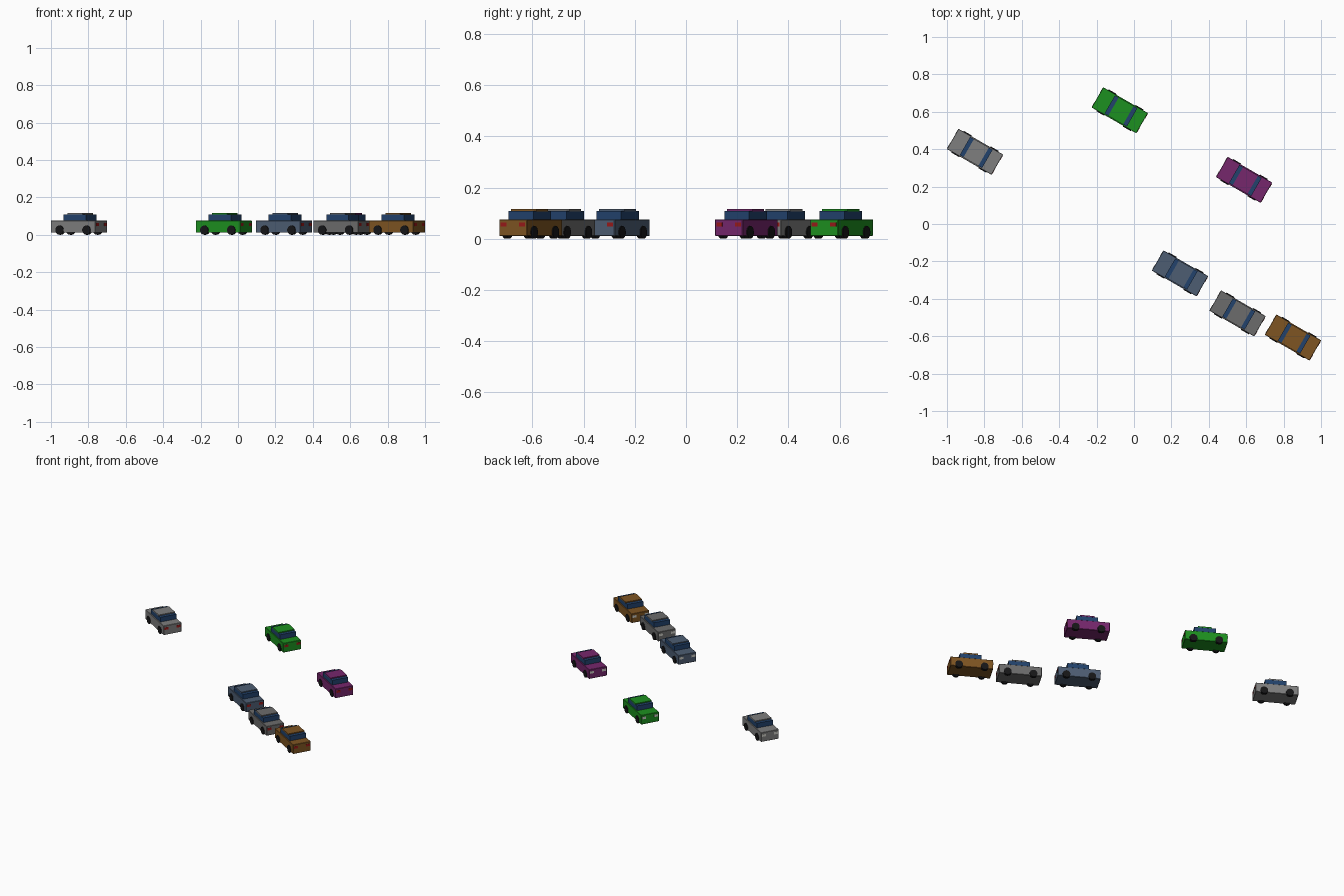
import bpy, bmesh
from math import radians, pi
from mathutils import Matrix, Vector

if "Cube" in bpy.data.objects:
    bpy.data.objects.remove(bpy.data.objects["Cube"])


def material(name, rgb):
    m = bpy.data.materials.new(name)
    m.diffuse_color = (*rgb, 1)
    m.use_nodes = True
    m.node_tree.nodes["Principled BSDF"].inputs["Base Color"].default_value = m.diffuse_color
    return m


GLASS = material("glass", (0.016, 0.055, 0.15))
RUBBER = material("rubber", (0.008, 0.008, 0.009))
RED = material("red_light", (0.32, 0.01, 0.01))
WHITE = material("white_light", (0.6, 0.6, 0.55))


def finish(bm, name, mat, place):
    mesh = bpy.data.meshes.new(name)
    bmesh.ops.recalc_face_normals(bm, faces=bm.faces[:])
    bm.to_mesh(mesh)
    bm.free()
    mesh.materials.append(mat)
    ob = bpy.data.objects.new(name, mesh)
    ob.matrix_world = place
    bpy.context.collection.objects.link(ob)
    return ob


def box(name, center, size, mat, place, bevel=0.0):
    bm = bmesh.new()
    bmesh.ops.create_cube(bm, size=1, matrix=Matrix.Translation(center) @ Matrix.Diagonal((*size, 1)))
    if bevel:
        bmesh.ops.bevel(bm, geom=bm.edges[:], offset=bevel, segments=1, affect='EDGES')
    return finish(bm, name, mat, place)


def wheel(name, x, y, place):
    bm = bmesh.new()
    spin = Matrix.Translation((x, y, 0.025)) @ Matrix.Rotation(pi / 2, 4, 'X')
    bmesh.ops.create_cone(bm, cap_ends=True, segments=14, radius1=0.025, radius2=0.025,
                          depth=0.020, matrix=spin)
    return finish(bm, name, RUBBER, place)


def car(label, paint, x, y):
    place = Matrix.Translation((x, y, 0)) @ Matrix.Rotation(radians(-30), 4, 'Z')
    mat = material(label + "_paint", paint)
    # lower body
    box(label + "_body", Vector((0, 0, 0.0435)), (0.276, 0.125, 0.065), mat, place, 0.002)
    # boxy glazed cabin
    box(label + "_cabin", Vector((0.007, 0, 0.092)), (0.138, 0.112, 0.034), GLASS, place)
    # shorter roof panel, leaving a glass strip at each end
    box(label + "_roof", Vector((0.007, 0, 0.1115)), (0.092, 0.114, 0.009), mat, place)
    for side, s in (("left", -1), ("right", 1)):
        # wheels
        for end, wx in (("front", -0.083), ("rear", 0.083)):
            wheel(f"{label}_{end}_{side}_wheel", wx, s * 0.057, place)
        # lights
        for lamp, lx, lm in (("headlight", -0.138, WHITE), ("taillight", 0.138, RED)):
            box(f"{label}_{side}_{lamp}", Vector((lx, s * 0.042, 0.055)), (0.003, 0.027, 0.016), lm, place)


car("silver_car", (0.21, 0.21, 0.21), -0.850, 0.386)
car("green_car", (0.012, 0.28, 0.014), -0.076, 0.608)
car("purple_car", (0.18, 0.02, 0.15), 0.589, 0.236)
car("slate_car", (0.075, 0.11, 0.17), 0.246, -0.264)
car("grey_car", (0.15, 0.15, 0.15), 0.554, -0.478)
car("brown_car", (0.21, 0.09, 0.016), 0.850, -0.607)
